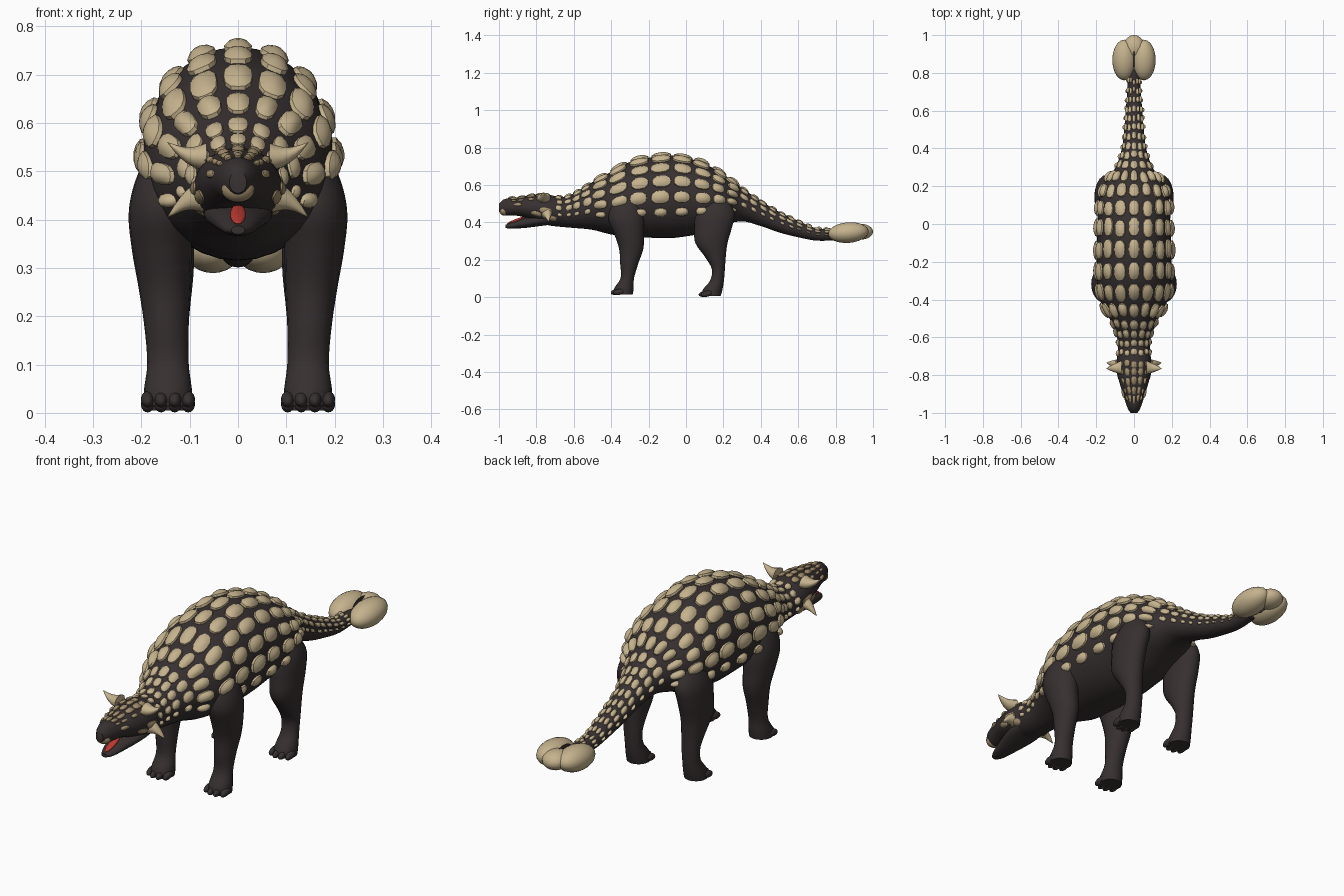
import bpy, bmesh, math, random
from mathutils import Vector, Matrix

random.seed(4)
cube = bpy.data.objects.get("Cube")
if cube:
    bpy.data.objects.remove(cube, do_unlink=True)


def material(name, rgb):
    m = bpy.data.materials.new(name)
    m.use_nodes = True
    m.diffuse_color = (*rgb, 1)
    m.node_tree.nodes["Principled BSDF"].inputs["Base Color"].default_value = (*rgb, 1)
    return m


HIDE = material("dark hide", (0.038, 0.029, 0.030))
BONE = material("tan bone", (0.56, 0.45, 0.27))
BROWN = material("brown bone", (0.36, 0.27, 0.15))
RED = material("tongue red", (0.50, 0.04, 0.03))


def finish(name, bm, mat, angle=50):
    bmesh.ops.recalc_face_normals(bm, faces=bm.faces)
    mesh = bpy.data.meshes.new(name)
    bm.to_mesh(mesh)
    bm.free()
    mesh.materials.append(mat)
    ob = bpy.data.objects.new(name, mesh)
    bpy.context.collection.objects.link(ob)
    bpy.ops.object.select_all(action='DESELECT')
    ob.select_set(True)
    bpy.context.view_layer.objects.active = ob
    bpy.ops.object.shade_smooth_by_angle(angle=math.radians(angle))
    return ob


def sample(table, t):
    """Smooth interpolation of table rows keyed by their first column."""
    n = len(table)
    i = max(k for k in range(n - 1) if k == 0 or table[k][0] <= t)
    a, b = table[i], table[i + 1]
    before, after = table[max(i - 1, 0)], table[min(i + 2, n - 1)]
    h = b[0] - a[0]
    s = min(max((t - a[0]) / h, 0), 1)
    out = []
    for c in range(1, len(a)):
        ma = (b[c] - before[c]) / (b[0] - before[0]) * h
        mb = (after[c] - a[c]) / (after[0] - a[0]) * h
        out.append(a[c] * (2*s**3 - 3*s*s + 1) + ma * (s**3 - 2*s*s + s)
                   + b[c] * (3*s*s - 2*s**3) + mb * (s**3 - s*s))
    return out


def loft(bm, rings):
    rows = [[bm.verts.new(p) for p in ring] for ring in rings]
    n = len(rows[0])
    for r, s in zip(rows, rows[1:]):
        for i in range(n):
            bm.faces.new((r[i], r[(i + 1) % n], s[(i + 1) % n], s[i]))
    bm.faces.new(rows[0])
    bm.faces.new(rows[-1])


def trunk_point(table, y, a):
    """Point on a long body, angle a measured from the top."""
    zb, zt, w = sample(table, y)
    mid = zb + 0.48 * (zt - zb)
    r = zt - mid if math.cos(a) > 0 else mid - zb
    return Vector((w * math.sin(a), y, mid + r * math.cos(a)))


def trunk(name, table, steps, mat, sides=32):
    bm = bmesh.new()
    y0, y1 = table[0][0], table[-1][0]
    loft(bm, [[trunk_point(table, y0 + (y1 - y0) * k / steps, math.tau * i / sides)
               for i in range(sides)] for k in range(steps + 1)])
    return finish(name, bm, mat)


# Body from snout to tail: y, bottom, top, half width
BODY = [(-1.0, .455, .50, .018), (-.97, .437, .525, .036), (-.9, .435, .532, .058),
        (-.82, .412, .545, .082), (-.74, .385, .548, .092), (-.66, .375, .535, .084),
        (-.6, .37, .555, .09), (-.5, .36, .615, .13), (-.4, .335, .67, .18),
        (-.3, .325, .722, .197), (-.1, .315, .757, .197), (0, .325, .745, .192),
        (.1, .345, .713, .19), (.2, .385, .655, .165), (.3, .405, .583, .098),
        (.4, .38, .515, .064), (.5, .345, .455, .052), (.6, .32, .408, .044),
        (.7, .302, .368, .036), (.82, .305, .365, .03)]
trunk("body", BODY, 80, HIDE)

# Lower jaw and tongue
JAW = [(-.965, .37, .387, .014), (-.94, .366, .396, .03), (-.86, .37, .425, .052),
       (-.78, .38, .44, .07), (-.7, .39, .45, .07)]
trunk("lower_jaw", JAW, 16, HIDE, 20)


def ellipsoid(bm, centre, radii, tilt=0):
    m = (Matrix.Translation(centre) @ Matrix.Rotation(tilt, 4, 'X')
         @ Matrix.Diagonal((*radii, 1)))
    bmesh.ops.create_uvsphere(bm, u_segments=20, v_segments=12, radius=1, matrix=m)


bm = bmesh.new()
ellipsoid(bm, (0, -.905, .411), (.016, .055, .008), .36)
finish("tongue", bm, RED)


def surface(y, a, lift):
    """Point raised off the body along its normal."""
    e = .004
    p = trunk_point(BODY, y, a)
    n = (trunk_point(BODY, y, a + e) - trunk_point(BODY, y, a - e)).cross(
        trunk_point(BODY, y + e, a) - trunk_point(BODY, y - e, a))
    n.normalize()
    if n.dot(Vector((math.sin(a), 0, math.cos(a)))) < 0:
        n = -n
    return p + n * lift


def scute(bm, y, a, dy, da, height):
    """Domed plate that follows the curve of the body."""
    sides = 12
    rings = []
    for r, h in ((1, -.3), (.94, .4), (.6, .8), (.2, 1)):
        ring = []
        for i in range(sides):
            t = math.tau * i / sides
            c, s = math.cos(t), math.sin(t)
            q = r / (abs(c)**2.6 + abs(s)**2.6) ** (1 / 2.6)
            ring.append(surface(y + dy * c * q, a + da * s * q, h * height))
        rings.append(ring)
    loft(bm, rings)


def scute_rows(name, rings, pitch, count, height, mat=BONE):
    bm = bmesh.new()
    for y, dy in rings:
        for k in range(-count, count + 1):
            edge = .7 if abs(k) == count else 1
            scute(bm, y + random.uniform(-.006, .006), k * pitch,
                  dy * edge * random.uniform(.9, 1.05),
                  pitch * .41 * edge * random.uniform(.92, 1.05), height * random.uniform(.85, 1.15))
    finish(name, bm, mat, 40)


# Armour rows on neck, back and tail
scute_rows("neck_scutes", [(-.68, .018), (-.63, .02), (-.58, .022), (-.53, .024)],
           math.radians(25), 4, .012)
scute_rows("back_scutes", [(-.46, .04), (-.36, .047), (-.25, .05), (-.135, .052), (-.02, .05),
                           (.085, .043), (.175, .036), (.25, .03)],
           math.radians(22), 5, .02)
scute_rows("tail_scutes", [(.315 + .049 * k, .021 - .0006 * k) for k in range(10)],
           math.radians(29), 3, .010)

# Skull roof, cheeks and beak
scute_rows("skull_plates", [(-.925, .02), (-.88, .022), (-.833, .023), (-.785, .023), (-.74, .02)],
           math.radians(23), 2, .008, BROWN)
bm = bmesh.new()
for side in (-1, 1):
    for y, deg, dy, da in ((-.75, 92, .035, .2), (-.80, 112, .03, .2), (-.715, 118, .025, .2),
                           (-.9, 75, .022, .17)):
        scute(bm, y, side * math.radians(deg), dy, da, .008)
finish("cheek_plates", bm, BROWN)
bm = bmesh.new()
ellipsoid(bm, (0, -.972, .462), (.034, .026, .026))
finish("beak", bm, BROWN)

# Skull horns, tapering to a bent tip
bm = bmesh.new()
for side in (-1, 1):
    for base, tip, ry, rz in (((.065, -.76, .53), (.146, -.765, .56), .036, .028),
                              ((.07, -.745, .45), (.146, -.735, .405), .032, .034)):
        rings = []
        for k in range(7):
            t = k / 6
            p = Vector(base).lerp(Vector(tip), t)
            p.z -= .012 * math.sin(math.pi * t) * (1 if tip[2] > base[2] else -1)
            f = (1 - t) ** .8 + .02
            rings.append([(side * p.x, p.y + ry * f * math.cos(math.tau * i / 12),
                           p.z + rz * f * math.sin(math.tau * i / 12)) for i in range(12)])
        loft(bm, rings)
finish("skull_horns", bm, BONE)

# Legs: z, front y, back y, centre x, half width
FRONT = [(.015, -.385, -.285, .145, .05), (.045, -.385, -.28, .145, .05),
         (.1, -.35, -.278, .145, .043), (.18, -.352, -.255, .148, .046),
         (.26, -.358, -.228, .152, .054), (.34, -.385, -.225, .158, .062),
         (.42, -.415, -.225, .16, .066), (.5, -.40, -.24, .15, .055), (.55, -.36, -.28, .14, .03)]
HIND = [(.005, .085, .185, .145, .05), (.04, .09, .195, .145, .048),
        (.09, .13, .203, .145, .04), (.15, .138, .208, .146, .041),
        (.21, .105, .212, .148, .048), (.29, .05, .222, .15, .058),
        (.37, .045, .245, .15, .06), (.45, .05, .26, .143, .06), (.53, .10, .22, .13, .04)]
for name, table in (("front_legs", FRONT), ("hind_legs", HIND)):
    bm = bmesh.new()
    z0, z1 = table[0][0], table[-1][0]
    for side in (-1, 1):
        rings = []
        for k in range(31):
            z = z0 + (z1 - z0) * k / 30
            ya, yb, x, w = sample(table, z)
            rings.append([(side * (x + w * math.cos(math.tau * i / 20)),
                           (ya + yb) / 2 + (yb - ya) / 2 * math.sin(math.tau * i / 20), z)
                          for i in range(20)])
        loft(bm, rings)
        # Toes
        for j in range(4):
            off = (j - 1.5) * .028
            ellipsoid(bm, (side * (.145 + off), table[0][1] + .008 + abs(off) * .45, z0 + .013),
                      (.014, .032, .016), .2)
    finish(name, bm, HIDE)

# Tail club: paired lobes, rear knob and dark seam
bm = bmesh.new()
for side in (-1, 1):
    ellipsoid(bm, (side * .052, .868, .345), (.063, .108, .055), .08)
ellipsoid(bm, (0, .935, .35), (.058, .065, .042))
finish("tail_club", bm, BONE)
bm = bmesh.new()
ellipsoid(bm, (0, .885, .352), (.004, .065, .044))
finish("club_seam", bm, HIDE)
